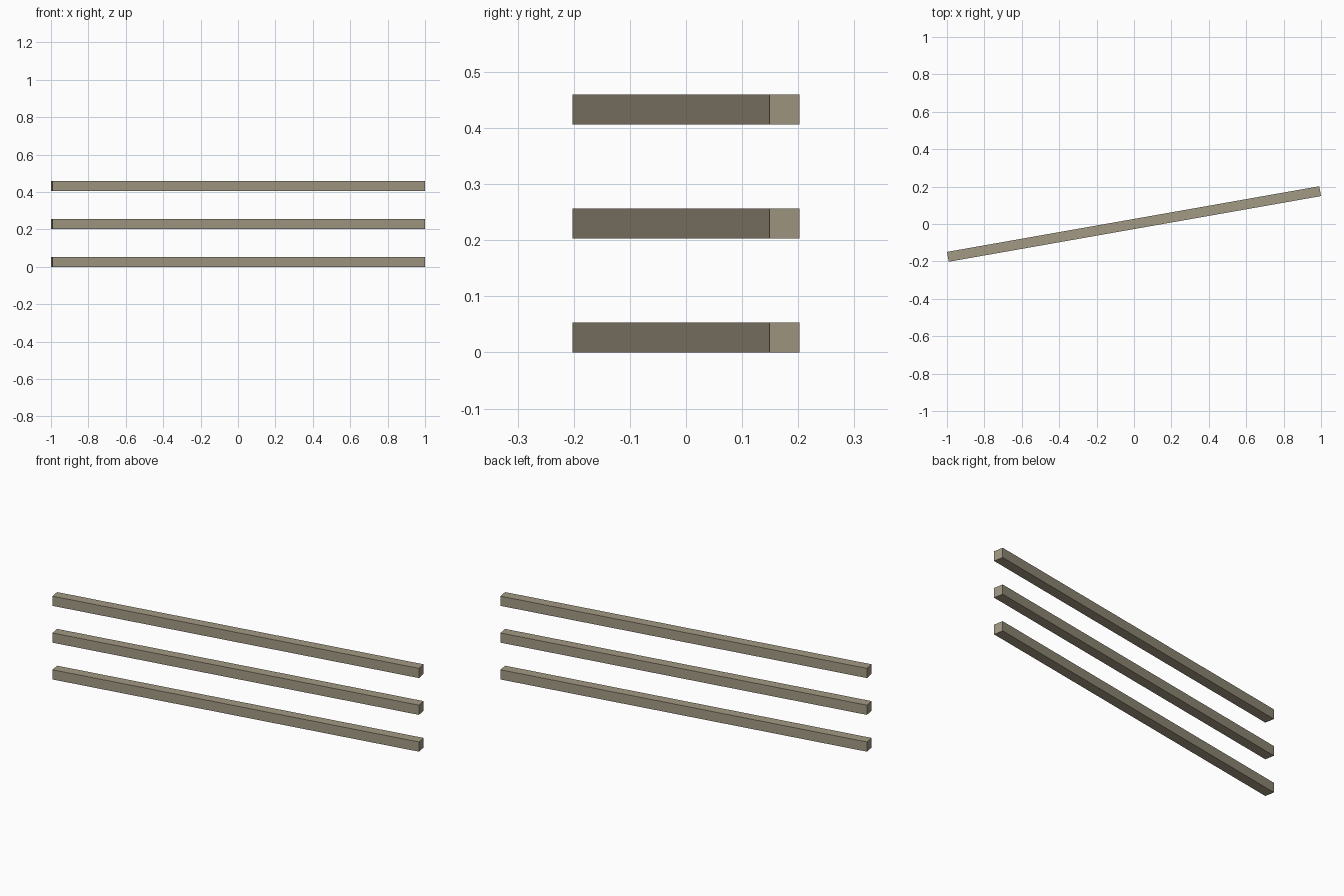
import bpy
import math

if "Cube" in bpy.data.objects:
    bpy.data.objects.remove(bpy.data.objects["Cube"])

ANGLE = math.radians(10)   # all rails are turned about z
SIDE = 0.0535              # square cross-section
LENGTH = (2 - SIDE * math.sin(ANGLE)) / math.cos(ANGLE)
SPACING = 0.203

wood = bpy.data.materials.new("weathered_wood")
wood.diffuse_color = (0.36, 0.32, 0.23, 1)
wood.use_nodes = True
wood.node_tree.nodes["Principled BSDF"].inputs["Base Color"].default_value = wood.diffuse_color


def add_rail(name, bottom):
    bpy.ops.mesh.primitive_cube_add(
        size=1, location=(0, 0, bottom + SIDE / 2), rotation=(0, 0, ANGLE))
    rail = bpy.context.object
    rail.name = name
    rail.scale = (LENGTH, SIDE, SIDE)
    bpy.ops.object.transform_apply(location=False, rotation=False, scale=True)
    rail.data.materials.append(wood)


# Three parallel fence rails stacked with equal gaps
for i, name in enumerate(("bottom_rail", "middle_rail", "top_rail")):
    add_rail(name, i * SPACING)
